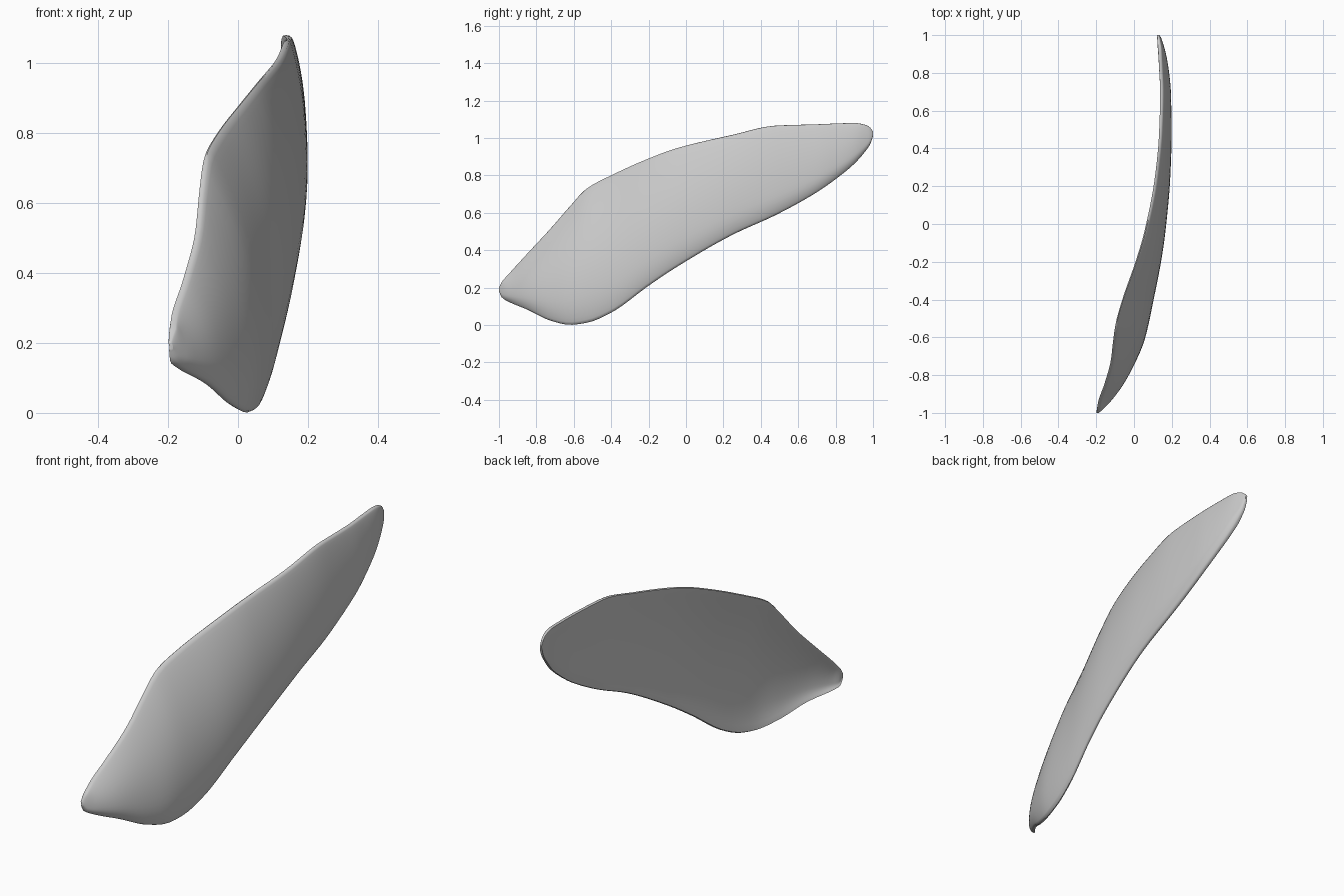
import bpy, bmesh, math

if "Cube" in bpy.data.objects:
    bpy.data.objects.remove(bpy.data.objects["Cube"])

# Stations along the length: y, lower edge z, upper edge z, outermost x, innermost x
STATIONS = [
    (-1.00, .18, .20, -.186, -.20), (-.985, .148, .23, -.168, -.201),
    (-.95, .125, .27, -.132, -.198), (-.85, .083, .38, -.056, -.165),
    (-.72, .022, .52, .014, -.13), (-.62, .001, .635, .055, -.119),
    (-.53, .012, .73, .078, -.106), (-.40, .066, .80, .105, -.07),
    (-.20, .21, .89, .144, 0.0), (-.05, .31, .945, .166, .045),
    (.25, .483, 1.017, .193, .104), (.48, .588, 1.066, .2, .126),
    (.70, .71, 1.073, .196, .132), (.82, .795, 1.078, .184, .127),
    (.90, .862, 1.08, .17, .123), (.96, .93, 1.07, .153, .12),
    (.985, .967, 1.055, .144, .12), (1.0, 1.01, 1.035, .135, .121)]
ROWS, SIDE = 72, 20
HALF = 0.014      # half thickness
PEAK = 0.2        # height fraction where the shell bows out furthest
CURL = 0.018      # how far the lower edge curls back in


def slope(i, k):
    """Averaged, non-overshooting slope at a station."""
    def d(a):
        return (STATIONS[a + 1][k] - STATIONS[a][k]) / (STATIONS[a + 1][0] - STATIONS[a][0])
    if i == 0:
        return d(0)
    if i == len(STATIONS) - 1:
        return d(i - 1)
    a, b = d(i - 1), d(i)
    return 0 if a * b <= 0 else 2 * a * b / (a + b)


def sample(y, k):
    i = 0
    while i < len(STATIONS) - 2 and y > STATIONS[i + 1][0]:
        i += 1
    p, q = STATIONS[i], STATIONS[i + 1]
    w = q[0] - p[0]
    t = (y - p[0]) / w
    return ((2 * t**3 - 3 * t**2 + 1) * p[k] + (t**3 - 2 * t**2 + t) * w * slope(i, k)
            + (3 * t**2 - 2 * t**3) * q[k] + (t**3 - t**2) * w * slope(i + 1, k))


def section(bm, y):
    """Thin closed loop, bowed outward, with rounded edges."""
    zl, zu, xo, xi = (sample(y, k) for k in range(1, 5))
    h = min(HALF, (xo - xi) * 0.35)
    drop = xo - xi - 2 * h
    curl = min(CURL, 0.25 * (xo - xi))
    ring = []
    for j in range(2 * SIDE):
        a = math.pi * j / SIDE
        t = 0.5 - 0.5 * math.cos(a)
        s = math.sin(a)
        if t < PEAK:
            x = xo - h - curl * (1 - t / PEAK)**2
        else:
            x = xo - h - drop * ((t - PEAK) / (1 - PEAK))**2
        x += math.copysign(h * abs(s)**0.3, s) if abs(s) > 1e-6 else 0
        ring.append(bm.verts.new((x, y, zl + (zu - zl) * t)))
    return ring


# Curved shell lofted through the sections
bm = bmesh.new()
rings = [section(bm, -math.cos(math.pi * i / ROWS)) for i in range(ROWS + 1)]
n = 2 * SIDE
for a, b in zip(rings, rings[1:]):
    for j in range(n):
        bm.faces.new((a[j], a[(j + 1) % n], b[(j + 1) % n], b[j]))
bm.faces.new(rings[0])
bm.faces.new(rings[-1])
bmesh.ops.recalc_face_normals(bm, faces=bm.faces)
mesh = bpy.data.meshes.new("curved_shell")
bm.to_mesh(mesh)
bm.free()
shell = bpy.data.objects.new("curved_shell", mesh)
bpy.context.collection.objects.link(shell)

grey = bpy.data.materials.new("light grey")
grey.diffuse_color = (0.6, 0.6, 0.6, 1)
grey.use_nodes = True
grey.node_tree.nodes["Principled BSDF"].inputs["Base Color"].default_value = grey.diffuse_color
mesh.materials.append(grey)

bpy.context.view_layer.objects.active = shell
shell.select_set(True)
bpy.ops.object.shade_smooth_by_angle(angle=math.radians(50))
